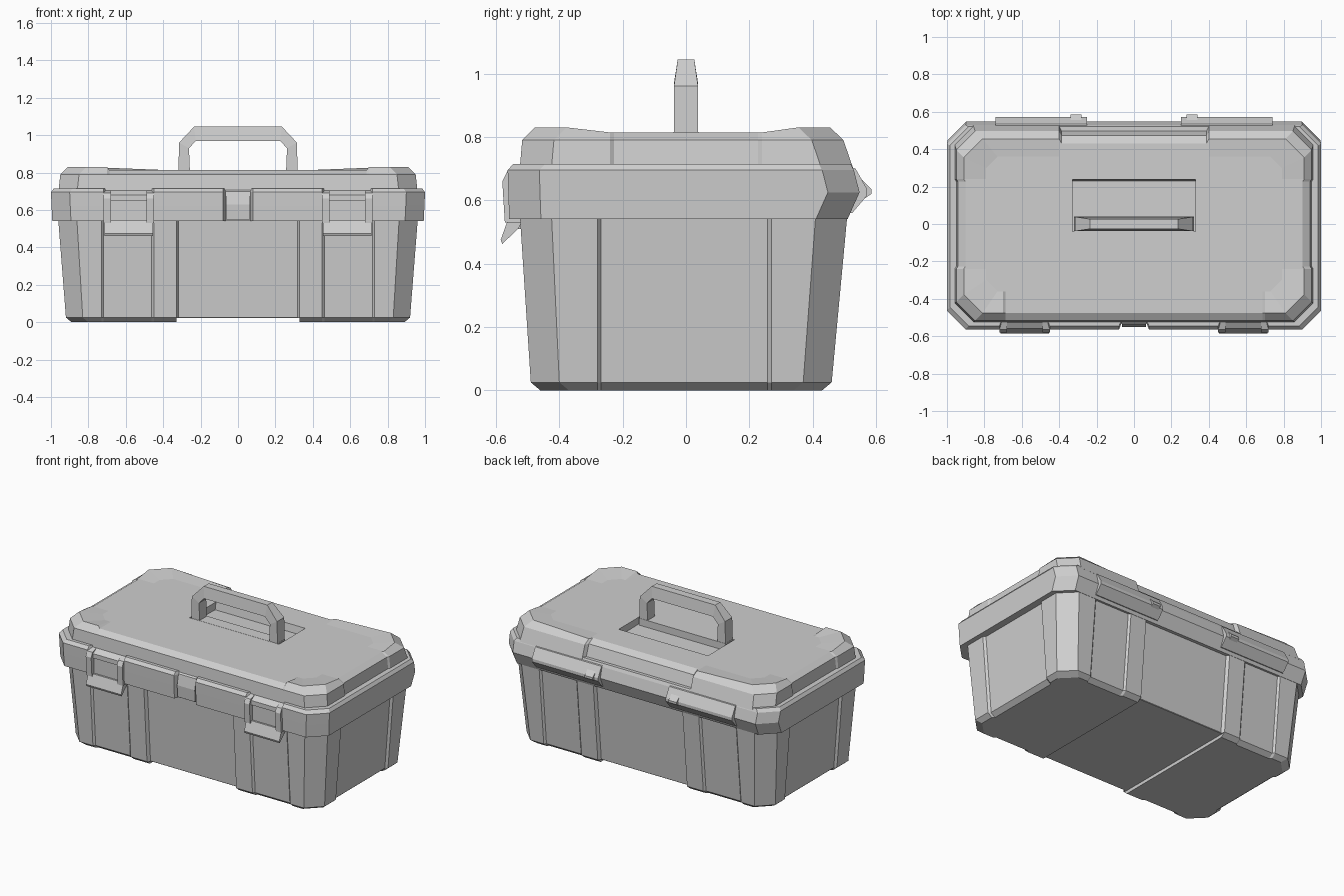
import bpy, bmesh

if "Cube" in bpy.data.objects:
    bpy.data.objects.remove(bpy.data.objects["Cube"])

grey = bpy.data.materials.new("light_grey_plastic")
grey.diffuse_color = (0.62, 0.62, 0.62, 1)
grey.use_nodes = True
grey.node_tree.nodes["Principled BSDF"].inputs["Base Color"].default_value = grey.diffuse_color


def finish(name, bm):
    bmesh.ops.recalc_face_normals(bm, faces=bm.faces[:])
    me = bpy.data.meshes.new(name)
    bm.to_mesh(me)
    bm.free()
    me.materials.append(grey)
    ob = bpy.data.objects.new(name, me)
    bpy.context.collection.objects.link(ob)
    return ob


def add_loft(bm, rings):
    """Skin rings that share a point count and cap both ends."""
    vs = [[bm.verts.new(p) for p in r] for r in rings]
    n = len(vs[0])
    for a, b in zip(vs, vs[1:]):
        for i in range(n):
            j = (i + 1) % n
            bm.faces.new((a[i], a[j], b[j], b[i]))
    bm.faces.new(vs[0][::-1])
    bm.faces.new(vs[-1])


def loft(name, rings):
    bm = bmesh.new()
    add_loft(bm, rings)
    return finish(name, bm)


def prisms(name, parts):
    """Each part is a (y, z) profile extruded from x0 to x1."""
    bm = bmesh.new()
    for prof, x0, x1 in parts:
        add_loft(bm, [[(x, y, z) for y, z in prof] for x in (x0, x1)])
    return finish(name, bm)


def rect(y0, y1, z0, z1):
    return [(y0, z0), (y1, z0), (y1, z1), (y0, z1)]


def outline(hx, y0, y1, z, c=0.1, front=(), back=(), side=(), e=0.012):
    """Chamfered plan outline; notches are (start, end, depth). z may be a function."""
    def edge(notches):
        return [p for a, b, d in notches for p in ((a, 0), (a + e, d), (b - e, d), (b, 0))]
    pts = [(-hx + c, y0)] + [(x, y0 + d) for x, d in edge(front)] + [(hx - c, y0)]
    pts += [(hx, y0 + c)] + [(hx - d, y) for y, d in edge(side)] + [(hx, y1 - c)]
    pts += [(hx - c, y1)] + [(x, y1 - d) for x, d in edge(back)[::-1]] + [(-hx + c, y1)]
    pts += [(-hx, y1 - c)] + [(-hx + d, y) for y, d in edge(side)[::-1]] + [(-hx, y0 + c)]
    return [(x, y, z(x, y) if callable(z) else z) for x, y in pts]


def cut(ob, x0, x1, profile):
    cutter = prisms("cutter", [(profile, x0, x1)])
    cutter.hide_render = True
    m = ob.modifiers.new("cut", 'BOOLEAN')
    m.operation, m.solver, m.object = 'DIFFERENCE', 'EXACT', cutter
    bpy.context.view_layer.objects.active = ob
    bpy.ops.object.modifier_apply(modifier=m.name)
    bpy.data.objects.remove(cutter)


# Tapered body with ribs, recessed panels and a raised centre underside
ribs = [(-0.73, -0.45, 0.012), (-0.33, 0.33, 0.02), (0.45, 0.73, 0.012)]
bk = dict(front=ribs, back=ribs, side=[(-0.28, 0.27, 0.015)])
body = loft("body", [
    outline(0.89, -0.46, 0.43, 0.0, c=0.09, **bk),
    outline(0.92, -0.49, 0.46, 0.025, c=0.09, **bk),
    outline(0.962, -0.525, 0.51, 0.56, c=0.1, **bk)])
cut(body, -0.33, 0.33, rect(-0.7, 0.7, -0.1, 0.022))

# Rim band with front gaps for the latches and the hasp
gaps = dict(front=[(-0.72, -0.45, 0.03), (-0.08, 0.08, 0.03), (0.45, 0.72, 0.03)])
loft("rim_band", [
    outline(0.993, -0.558, 0.51, 0.54, **gaps),
    outline(0.997, -0.561, 0.548, 0.625, **gaps),
    outline(1.0, -0.563, 0.53, 0.695, **gaps),
    outline(0.985, -0.545, 0.52, 0.715, **gaps)])

# Lid with raised corners and a recess behind the handle
lk = dict(front=[(-0.7, 0.7, 0.0)], back=[(-0.4, 0.4, 0.025)], side=[(-0.24, 0.24, 0.008)])


def corner_height(x, y):
    return 0.83 if abs(x) > 0.695 and abs(y) > 0.3 else 0.814


lid = loft("lid", [
    outline(0.96, -0.525, 0.528, 0.70, **lk),
    outline(0.95, -0.517, 0.497, 0.79, **lk),
    outline(0.91, -0.477, 0.455, corner_height, **lk),
    outline(0.79, -0.36, 0.36, 0.814, c=0.06, **lk)])
cut(lid, -0.33, 0.33, [(-0.04, 0.77), (0.23, 0.765), (0.255, 0.9), (-0.04, 0.9)])

# Carry handle: chamfered arch, narrower at the top
outer = [(-0.32, 0.75), (-0.315, 0.96), (-0.235, 1.045), (0.235, 1.045), (0.315, 0.96), (0.32, 0.75)]
inner = [(-0.255, 0.75), (-0.262, 0.93), (-0.225, 0.97), (0.225, 0.97), (0.262, 0.93), (0.255, 0.75)]
bm = bmesh.new()
sections = []
for (ox, oz), (ix, iz) in zip(outer, inner):
    w = 0.026 if oz > 1 else 0.038
    sections.append([(ox, -w, oz), (ox, w, oz), (ix, 0.038, iz), (ix, -0.038, iz)])
add_loft(bm, sections)
finish("handle", bm)
prisms("handle_base", [(rect(-0.04, 0.04, 0.75, 0.815), -0.32, 0.32)])

# Front latches: plate, two arms, top bar and flared pull tab
for side, cx in (("left", -0.585), ("right", 0.585)):
    arm = [(-0.52, 0.53), (-0.572, 0.53), (-0.58, 0.66), (-0.565, 0.69), (-0.51, 0.71), (-0.5, 0.7)]
    bar = [(-0.52, 0.65), (-0.56, 0.65), (-0.56, 0.68), (-0.51, 0.712)]
    tab = [(-0.51, 0.545), (-0.56, 0.545), (-0.585, 0.475), (-0.58, 0.462), (-0.53, 0.51)]
    prisms(side + "_latch", [
        (rect(-0.548, -0.5, 0.51, 0.67), cx - 0.1, cx + 0.1),
        (arm, cx - 0.135, cx - 0.095), (arm, cx + 0.095, cx + 0.135),
        (bar, cx - 0.1, cx + 0.1), (tab, cx - 0.13, cx + 0.13)])

# Centre hasp
hasp = [(-0.5, 0.55), (-0.545, 0.55), (-0.55, 0.63), (-0.535, 0.7), (-0.5, 0.725)]
prisms("hasp", [(hasp, -0.065, 0.065)])

# Back hinges: pointed ridges with a knuckle
for side, s in (("left", -1), ("right", 1)):
    ridge = [(0.50, 0.71), (0.535, 0.70), (0.572, 0.635), (0.572, 0.615), (0.525, 0.56), (0.5, 0.56)]
    knuckle = [(0.50, 0.69), (0.54, 0.68), (0.585, 0.635), (0.585, 0.62), (0.54, 0.59), (0.5, 0.59)]
    prisms(side + "_hinge", [(ridge, s * 0.25, s * 0.74), (knuckle, s * 0.28, s * 0.34)])
